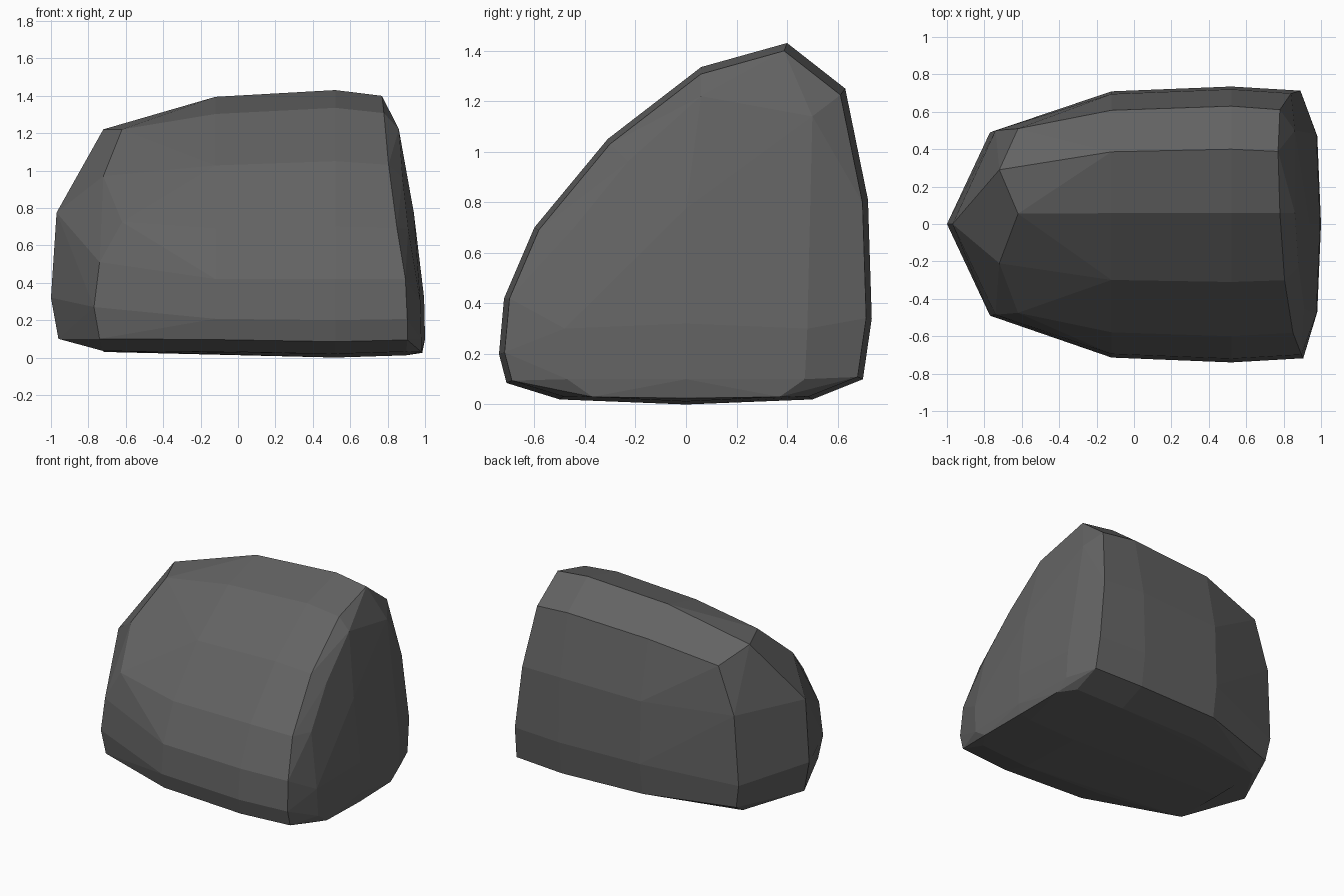
import bpy
import bmesh

default_cube = bpy.data.objects.get("Cube")
if default_cube:
    bpy.data.objects.remove(default_cube, do_unlink=True)


def make_material(name, colour):
    material = bpy.data.materials.new(name)
    material.use_nodes = True
    material.diffuse_color = colour
    shader = material.node_tree.nodes["Principled BSDF"]
    shader.inputs["Base Color"].default_value = colour
    return material


# Cross-section of the boulder: (y, z) from the front foot over the crest to the back foot
PROFILE = [(-.5, .02), (-.71, .085), (-.74, .2), (-.72, .42), (-.6, .7), (-.31, 1.05),
           (.06, 1.335), (.4, 1.43), (.63, 1.25), (.72, .81), (.735, .34), (.7, .1),
           (.5, .02), (0, 0)]

# Where the cross-section stops on the sloping side, one x for each profile point
RIM = [.9, .905, .905, .895, .85, .805, .78, .77, .78, .84, .89, .9, .9, .9]


def section(stations, scale, pivot):
    """Profile points placed at the given x stations, shrunk about a height."""
    return [(x, y * scale, pivot + (z - pivot) * scale)
            for x, (y, z) in zip(stations, PROFILE)]


def both_sides(x, y, z):
    """A pair of points mirrored from front to back."""
    return [(x, -y, z), (x, y, z)]


# Main body: two full sections and the sloping rim
count = len(PROFILE)
points = section([.52] * count, 1, 0)
points += section([-.12] * count, .965, .4)
points += section(RIM, .97, .4)

# Broad, slightly bulged end
points += [(.86, .5, 1.14), (.86, .06, 1.22), (.88, -.23, .96), (.91, -.45, .69),
           (.94, 0, .775), (.915, .49, .76), (.995, 0, .32), (1, 0, .1), (.985, 0, .025)]
points += both_sides(.975, .48, .3)
points += both_sides(.98, .47, .1)
points += both_sides(.98, .37, .03)

# Pointed end, with a vertical keel and a zigzag shoulder
points += [(-.97, 0, .775), (-1, 0, .32), (-.96, 0, .1), (-.72, 0, .03)]
points += [(-.62, .51, 1.12), (-.72, .29, 1.22), (-.62, .055, 1.22),
           (-.72, -.21, .97), (-.62, -.475, .725), (-.74, -.485, .51), (-.74, .5, .78)]
points += both_sides(-.77, .49, .27)
points += both_sides(-.74, .475, .1)
points += both_sides(-.72, .37, .035)

# Wrap the points in a faceted convex skin
bm = bmesh.new()
for point in points:
    bm.verts.new(point)
hull = bmesh.ops.convex_hull(bm, input=bm.verts)
loose = [v for v in bm.verts if not v.link_faces]
bmesh.ops.delete(bm, geom=loose, context="VERTS")
bmesh.ops.dissolve_limit(bm, angle_limit=.03, verts=bm.verts, edges=bm.edges)
bmesh.ops.recalc_face_normals(bm, faces=bm.faces)

mesh = bpy.data.meshes.new("boulder")
bm.to_mesh(mesh)
bm.free()
mesh.materials.append(make_material("dark grey stone", (.125, .125, .125, 1)))
boulder = bpy.data.objects.new("boulder", mesh)
bpy.context.collection.objects.link(boulder)
